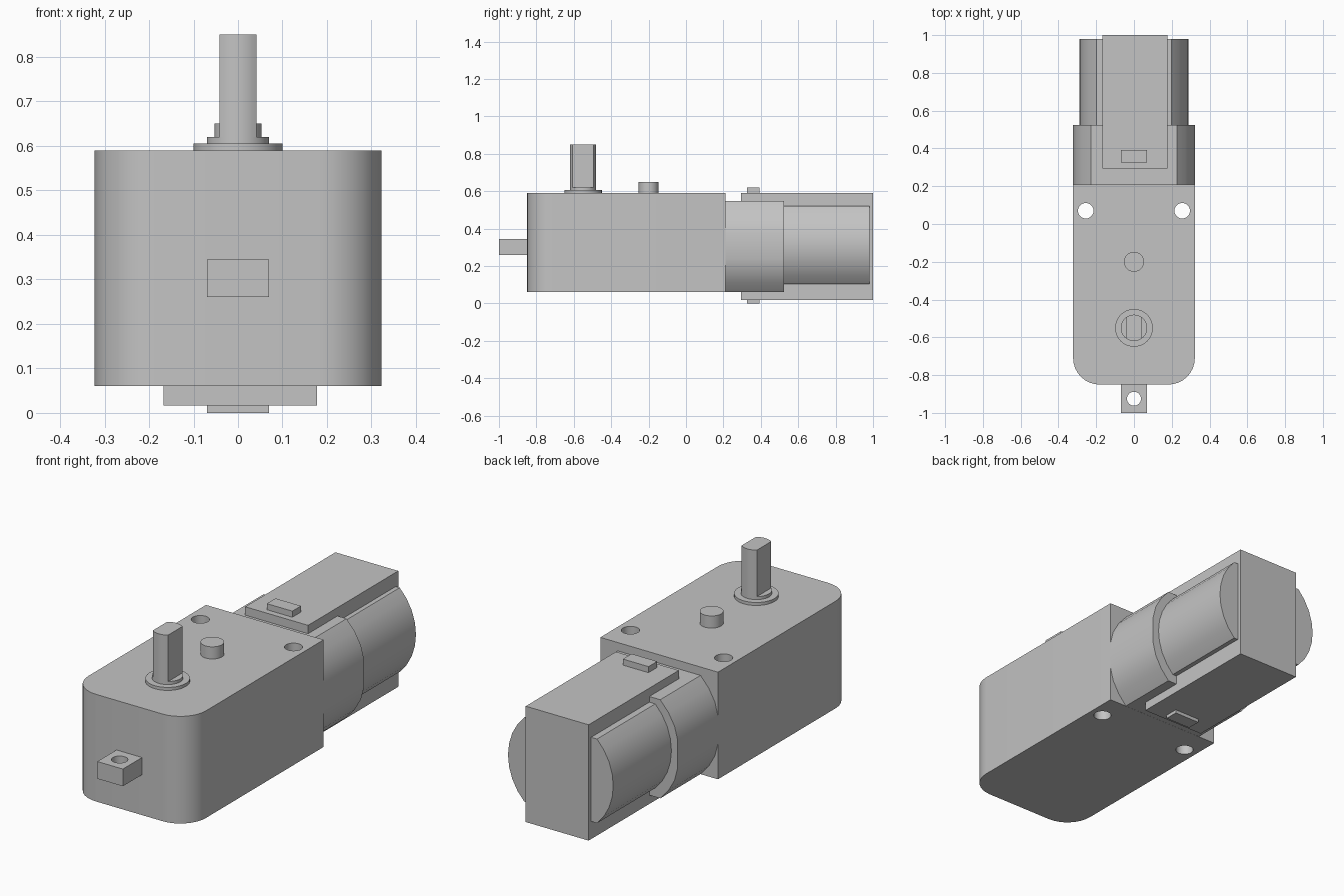
import bpy
import bmesh
from math import asin, cos, sin, pi, radians
from mathutils import Vector

cube = bpy.data.objects.get("Cube")
if cube:
    bpy.data.objects.remove(cube, do_unlink=True)

grey = bpy.data.materials.new("plain grey")
grey.use_nodes = True
COLOUR = (0.55, 0.55, 0.55, 1)
grey.diffuse_color = COLOUR
grey.node_tree.nodes["Principled BSDF"].inputs["Base Color"].default_value = COLOUR


def prism(name, outline, lo, hi, axis="z"):
    """Extrude a closed outline: (x, y) along z, or (x, z) along y."""
    bm = bmesh.new()
    place = (lambda u, v: Vector((u, v, lo))) if axis == "z" else (lambda u, v: Vector((u, lo, v)))
    step = Vector((0, 0, hi - lo)) if axis == "z" else Vector((0, hi - lo, 0))
    face = bm.faces.new([bm.verts.new(place(u, v)) for u, v in outline])
    top = bmesh.ops.extrude_face_region(bm, geom=[face], use_keep_orig=True)["geom"]
    bmesh.ops.translate(bm, vec=step, verts=[g for g in top if isinstance(g, bmesh.types.BMVert)])
    bmesh.ops.recalc_face_normals(bm, faces=bm.faces)
    mesh = bpy.data.meshes.new(name)
    bm.to_mesh(mesh)
    bm.free()
    obj = bpy.data.objects.new(name, mesh)
    bpy.context.collection.objects.link(obj)
    mesh.materials.append(grey)
    return obj


def arc(cx, cy, r, start, end, n):
    return [(cx + r * cos(start + (end - start) * i / n),
             cy + r * sin(start + (end - start) * i / n)) for i in range(n + 1)]


def circle(cx, cy, r, n=32):
    return arc(cx, cy, r, 0, 2 * pi, n)[:-1]


def flatted_circle(r, half, n=8):
    """Circle with its top and bottom cut flat at +-half."""
    a = asin(half / r)
    return arc(0, 0, r, -a, a, n) + arc(0, 0, r, pi - a, pi + a, n)


def rect(x0, x1, y0, y1):
    return [(x0, y0), (x1, y0), (x1, y1), (x0, y1)]


def activate(obj):
    bpy.ops.object.select_all(action="DESELECT")
    obj.select_set(True)
    bpy.context.view_layer.objects.active = obj


def drill(obj, x, y, r):
    cutter = prism("hole_cutter", circle(x, y, r), -0.5, 1.5)
    cutter.hide_render = True
    mod = obj.modifiers.new("hole", "BOOLEAN")
    mod.operation, mod.solver, mod.object = "DIFFERENCE", "EXACT", cutter
    activate(obj)
    bpy.ops.object.modifier_apply(modifier=mod.name)
    bpy.data.objects.remove(cutter, do_unlink=True)


W = 0.322        # gearbox half width
TOP = 0.59       # gearbox top
MID = 0.3125     # motor axis height
SHAFT_Y = -0.55

# Gearbox with rounded front corners and two mounting holes
R = 0.14
outline = ([(W, 0.21), (-W, 0.21)]
           + arc(-W + R, -0.85 + R, R, pi, 1.5 * pi, 8)
           + arc(W - R, -0.85 + R, R, 1.5 * pi, 2 * pi, 8))
gearbox = prism("gearbox", outline, 0.06, TOP)
for side in (-1, 1):
    drill(gearbox, side * 0.255, 0.07, 0.041)

# Front mounting tab
tab = prism("front_tab", rect(-0.07, 0.07, -1, -0.85), 0.26, 0.345)
drill(tab, 0, -0.925, 0.037)

# Output shaft with its collar, and the locating peg
flats = [(v, SHAFT_Y + u) for u, v in flatted_circle(0.07, 0.042)]
shaft_parts = [
    prism("shaft_collar", circle(0, SHAFT_Y, 0.1), TOP, 0.605),
    prism("shaft_base", circle(0, SHAFT_Y, 0.07), 0.605, 0.62),
    prism("shaft", flats, 0.62, 0.85),
    prism("locating_peg", circle(0, -0.2, 0.053), TOP, 0.65),
]

# Motor neck and motor can, both flattened above and below
neck_outline = [(max(-W, min(W, u)), v + MID - 0.008) for u, v in flatted_circle(0.333, 0.244)]
neck = prism("motor_neck", neck_outline, 0.21, 0.525, "y")
can_outline = [(u, v + MID) for u, v in flatted_circle(0.288, 0.208)]
motor = prism("motor_can", can_outline, 0.525, 0.98, "y")

# Strap around the motor, with a latch above and below
prism("motor_strap", rect(-0.167, 0.177, 0.295, 1), 0.017, TOP)
for name, lo, hi in (("upper_latch", TOP, 0.62), ("lower_latch", 0, 0.017)):
    prism(name, rect(-0.07, 0.07, 0.325, 0.393), lo, hi)

# Smooth the round surfaces, keep the edges sharp
for obj in [gearbox, tab, neck, motor] + shaft_parts:
    activate(obj)
    bpy.ops.object.shade_smooth_by_angle(angle=radians(30))
